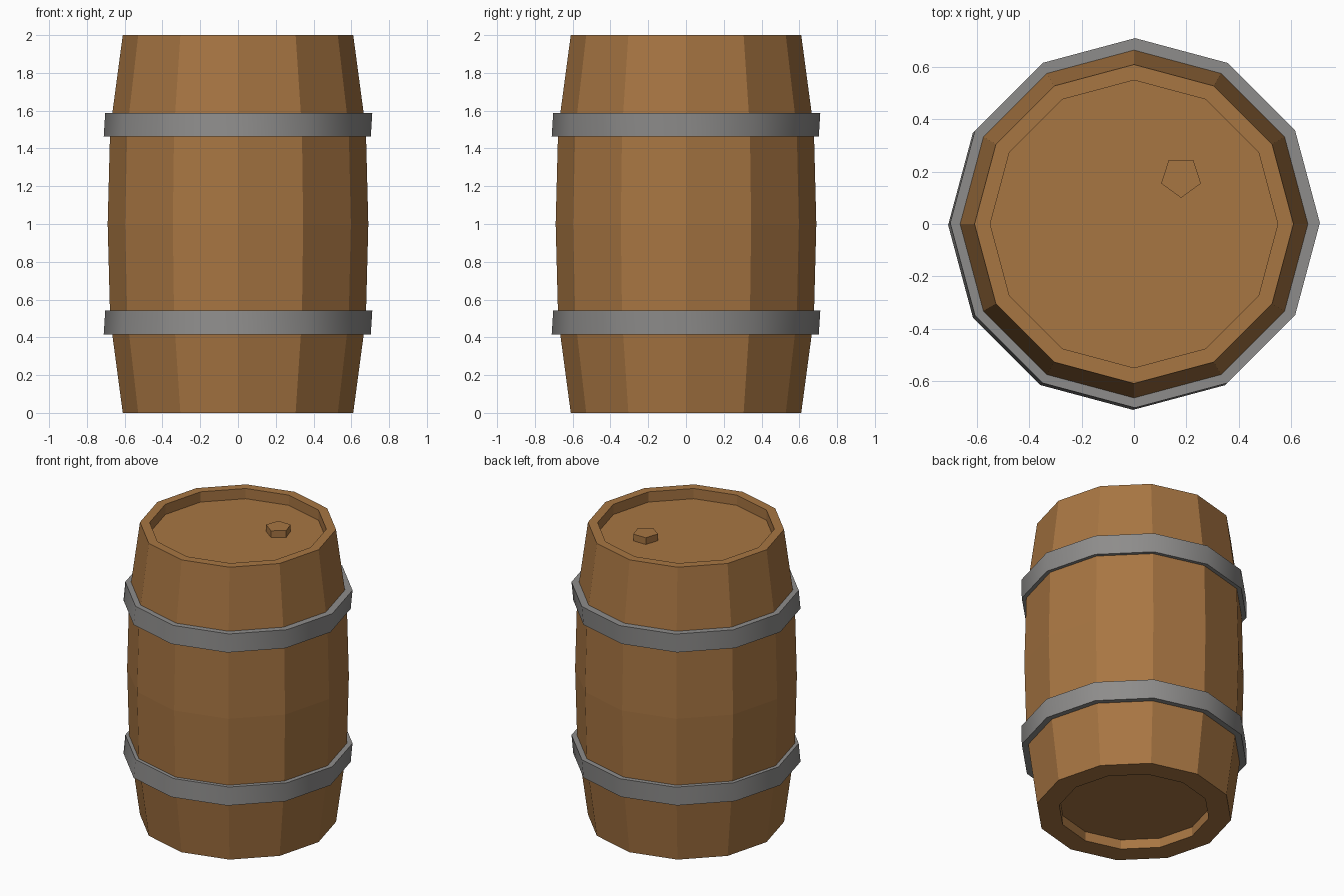
import bpy, bmesh, math

if "Cube" in bpy.data.objects:
    bpy.data.objects.remove(bpy.data.objects["Cube"])


def material(name, rgb):
    m = bpy.data.materials.new(name)
    m.diffuse_color = (*rgb, 1)
    m.use_nodes = True
    m.node_tree.nodes["Principled BSDF"].inputs["Base Color"].default_value = m.diffuse_color
    return m


WOOD = material("brown wood", (0.39, 0.18, 0.055))
IRON = material("grey iron", (0.27, 0.265, 0.26))


def lathe(name, profile, sides, mat, start=0, centre=(0, 0), closed=False):
    """Turn a profile of (radius, z, shift) into rings; cap the ends or close the loop."""
    bm = bmesh.new()
    rings = []
    for r, z, shift in profile:
        angles = [math.radians(start) + 2 * math.pi * i / sides for i in range(sides)]
        rings.append([bm.verts.new((centre[0] + shift + r * math.cos(a),
                                    centre[1] + shift + r * math.sin(a), z)) for a in angles])
    pairs = list(zip(rings, rings[1:]))
    if closed:
        pairs.append((rings[-1], rings[0]))
    else:
        bm.faces.new(rings[0])
        bm.faces.new(rings[-1])
    for a, b in pairs:
        for i in range(sides):
            j = (i + 1) % sides
            bm.faces.new((a[i], a[j], b[j], b[i]))
    bmesh.ops.recalc_face_normals(bm, faces=bm.faces)
    mesh = bpy.data.meshes.new(name)
    bm.to_mesh(mesh)
    bm.free()
    mesh.materials.append(mat)
    ob = bpy.data.objects.new(name, mesh)
    bpy.context.collection.objects.link(ob)
    return ob


# barrel body: recessed base, bulging staves, rim and recessed lid
body = [(0.47, 0.065), (0.47, 0), (0.61, 0), (0.677, 0.5), (0.69, 1.0),
        (0.677, 1.5), (0.61, 2.0), (0.55, 2.0), (0.55, 1.93)]
lathe("barrel_body", [(r, z, 0) for r, z in body], 12, WOOD)

# iron hoops, leaning very slightly, smooth around the outside
for name, z in (("lower_hoop", 0.415), ("upper_hoop", 1.462)):
    h, s = 0.126, 0.004
    hoop = lathe(name, [(0.65, z, -s), (0.707, z, -s), (0.707, z + h, s), (0.65, z + h, s)],
                 12, IRON, closed=True)
    bpy.ops.object.select_all(action='DESELECT')
    bpy.context.view_layer.objects.active = hoop
    hoop.select_set(True)
    bpy.ops.object.shade_smooth_by_angle(angle=math.radians(40))

# five-sided plug on the lid
lathe("lid_plug", [(0.08, 1.925, 0), (0.08, 1.976, 0)], 5, WOOD, start=-90, centre=(0.18, 0.18))
